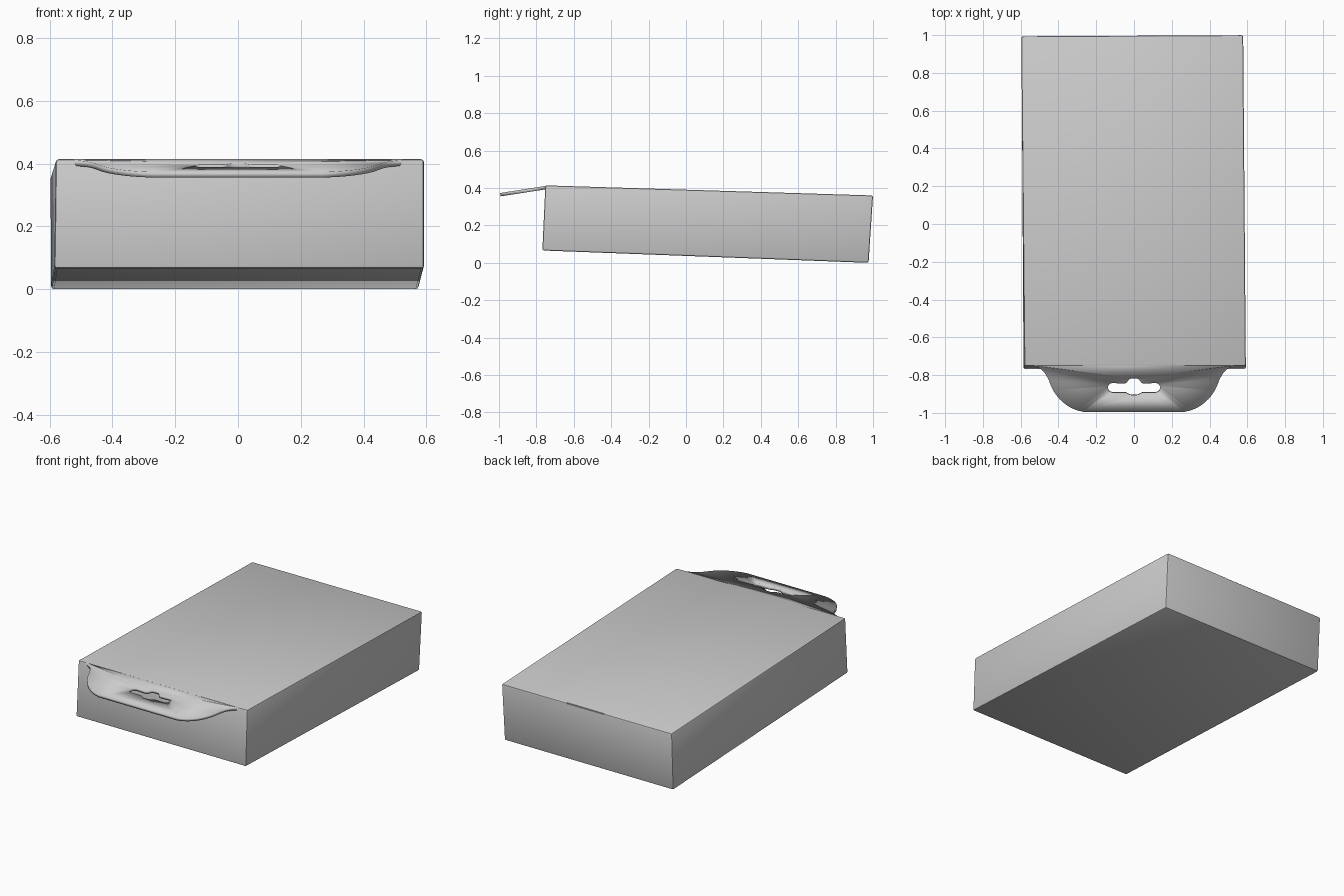
import bpy, bmesh
from mathutils import Vector
from mathutils.geometry import interpolate_bezier

# Remove the default object
cube = bpy.data.objects.get("Cube")
if cube:
    bpy.data.objects.remove(cube, do_unlink=True)

# Single card colour
card = bpy.data.materials.new("grey_card")
card.use_nodes = True
grey = (0.6, 0.6, 0.6, 1)
card.diffuse_color = grey
card.node_tree.nodes["Principled BSDF"].inputs["Base Color"].default_value = grey


def make_object(name, bm):
    mesh = bpy.data.meshes.new(name)
    bm.to_mesh(mesh)
    bm.free()
    mesh.materials.append(card)
    obj = bpy.data.objects.new(name, mesh)
    bpy.context.collection.objects.link(obj)
    return obj


def shade_smooth(obj):
    bpy.ops.object.select_all(action="DESELECT")
    obj.select_set(True)
    bpy.context.view_layer.objects.active = obj
    bpy.ops.object.shade_smooth_by_angle(angle=0.6)


def hexahedron(corners):
    """Box from eight corners: bottom loop, then top loop."""
    bm = bmesh.new()
    v = [bm.verts.new(c) for c in corners]
    bm.faces.new(v[:4])
    bm.faces.new(v[4:])
    for i in range(4):
        j = (i + 1) % 4
        bm.faces.new((v[i], v[j], v[j + 4], v[i + 4]))
    bmesh.ops.recalc_face_normals(bm, faces=bm.faces[:])
    return bm


# Carton body, slightly tilted and skewed
bm = hexahedron([
    (-0.585, -0.768, 0.066), (0.592, -0.768, 0.066),
    (0.575, 0.976, 0.0), (-0.595, 0.976, 0.0),
    (-0.58, -0.752, 0.414), (0.592, -0.752, 0.414),
    (0.578, 1.0, 0.36), (-0.597, 0.994, 0.36)])
bmesh.ops.bevel(bm, geom=bm.edges[:], offset=0.009, segments=2,
                profile=0.5, affect="EDGES")
body = make_object("carton_body", bm)

# Shallow notch along the back edge of the lid
bm = bmesh.new()
bmesh.ops.create_cube(bm, size=1)
bmesh.ops.scale(bm, vec=(0.26, 0.02, 0.02), verts=bm.verts)
bmesh.ops.translate(bm, vec=(0, 1.0, 0.365), verts=bm.verts)
cutter = make_object("notch_cutter", bm)
cutter.hide_render = True
cutter.hide_viewport = True
notch = body.modifiers.new("notch", "BOOLEAN")
notch.operation = "DIFFERENCE"
notch.solver = "EXACT"
notch.object = cutter
shade_smooth(body)


# Hang tab with a euro slot
def curve(*points, steps=10):
    return interpolate_bezier(*[Vector((x, y, 0)) for x, y in points], steps)


def mirrored(half):
    """Close a right-hand outline across x = 0."""
    return half + [Vector((-p.x, p.y, 0)) for p in reversed(half)]


outline = mirrored(
    curve((0.545, -0.745), (0.49, -0.76), (0.47, -0.785), (0.45, -0.83))
    + curve((0.45, -0.83), (0.425, -0.91), (0.36, -0.98), (0.27, -0.994))[1:])
slot = mirrored(
    curve((0.01, -0.817), (0.035, -0.818), (0.03, -0.845), (0.055, -0.845), steps=8)
    + curve((0.115, -0.842), (0.146, -0.845), (0.146, -0.89), (0.115, -0.892), steps=8)
    + curve((0.05, -0.892), (0.035, -0.892), (0.03, -0.906), (0.01, -0.906), steps=6))

bm = bmesh.new()
for loop in (outline, slot):
    verts = [bm.verts.new((p.x, p.y, 0.411 + 0.155 * (p.y + 0.75))) for p in loop]
    for a, b in zip(verts, verts[1:] + verts[:1]):
        bm.edges.new((a, b))
bmesh.ops.triangle_fill(bm, edges=bm.edges[:], use_beauty=True)
bm.normal_update()
for face in bm.faces:
    if face.normal.z < 0:
        face.normal_flip()
tab = make_object("hang_tab", bm)
thick = tab.modifiers.new("thickness", "SOLIDIFY")
thick.thickness = 0.018
thick.offset = -1
shade_smooth(tab)
